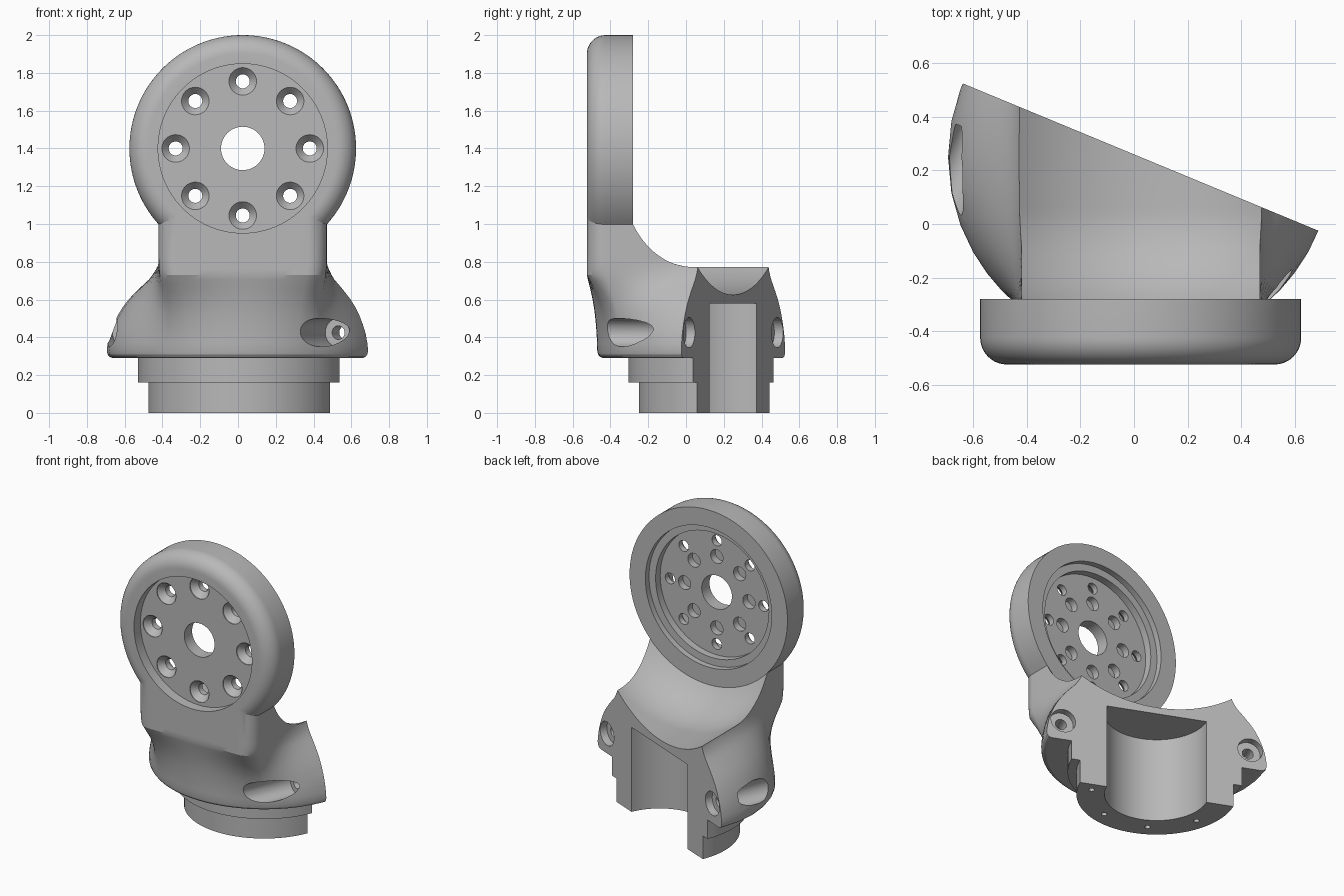
import bpy, bmesh, math
from mathutils import Vector

cube = bpy.data.objects.get("Cube")
if cube:
    bpy.data.objects.remove(cube, do_unlink=True)

CX, CY, RING_Z = 0.025, 0.25, 1.4          # body axis and ring height
TILT = math.radians(-22.5)                 # direction of the split plane
ALONG = Vector((math.cos(TILT), math.sin(TILT), 0))
NORMAL = Vector((-math.sin(TILT), math.cos(TILT), 0))
CENTRE = Vector((CX, CY, 0))
RING = Vector((CX, 0, RING_Z))
UP, BACK = Vector((0, 0, 1)), Vector((0, 1, 0))

grey = bpy.data.materials.new("neutral grey")
grey.use_nodes = True
COLOUR = (0.48, 0.48, 0.48, 1)
grey.diffuse_color = COLOUR
grey.node_tree.nodes["Principled BSDF"].inputs["Base Color"].default_value = COLOUR


def skin(name, layers):
    """Closed solid through a stack of equal-length loops."""
    bm = bmesh.new()
    rows = [[bm.verts.new(p) for p in layer] for layer in layers]
    n = len(rows[0])
    for a, b in zip(rows, rows[1:]):
        for i in range(n):
            j = (i + 1) % n
            bm.faces.new((a[i], a[j], b[j], b[i]))
    bm.faces.new(rows[0][::-1])
    bm.faces.new(rows[-1])
    bmesh.ops.recalc_face_normals(bm, faces=bm.faces)
    mesh = bpy.data.meshes.new(name)
    bm.to_mesh(mesh)
    bm.free()
    mesh.materials.append(grey)
    obj = bpy.data.objects.new(name, mesh)
    bpy.context.collection.objects.link(obj)
    return obj


def lathe(name, origin, axis, profile, sides=32):
    """Turned solid; profile is (radius, distance along axis)."""
    q = axis.to_track_quat('Z', 'Y')
    turn = [2 * math.pi * i / sides for i in range(sides)]
    return skin(name, [[origin + q @ Vector((r * math.cos(t), r * math.sin(t), h))
                        for t in turn] for r, h in profile])


def combine(target, other, operation):
    mod = target.modifiers.new("join", 'BOOLEAN')
    mod.operation, mod.solver, mod.object = operation, 'EXACT', other
    bpy.context.view_layer.objects.active = target
    bpy.ops.object.modifier_apply(modifier=mod.name)
    bpy.data.objects.remove(other, do_unlink=True)


def cut(other):
    combine(body, other, 'DIFFERENCE')


# Rounded rectangle for the neck section, centred on the body axis
HX, HY, FILLET, FLANGE = 0.445, 0.775, 0.1, 0.72
outline = []
corners = [(1, 1), (-1, 1), (-1, -1), (1, -1)]
for k, (sx, sy) in enumerate(corners):
    for i in range(11):
        t = math.pi / 2 * (k + i / 10)
        outline.append(Vector((sx * (HX - FILLET) + FILLET * math.cos(t),
                               sy * (HY - FILLET) + FILLET * math.sin(t))))
    nx, ny = corners[(k + 1) % 4]
    t = math.pi / 2 * (k + 1)
    end = Vector((nx * (HX - FILLET) + FILLET * math.cos(t),
                  ny * (HY - FILLET) + FILLET * math.sin(t)))
    start = outline[-1]
    outline += [start.lerp(end, i / 16) for i in range(1, 16)]

# Body: round flange blending into the neck (height, blend x, blend y, scale)
stations = [(0.29, 0, 0, 0.955), (0.297, 0, 0, 0.98), (0.31, 0, 0, 0.994),
            (0.33, 0, 0, 1), (0.37, 0.02, 0.02, 1), (0.42, 0.06, 0.06, 1),
            (0.47, 0.13, 0.13, 1), (0.52, 0.22, 0.22, 1), (0.56, 0.31, 0.32, 1),
            (0.6, 0.42, 0.45, 1), (0.64, 0.56, 0.6, 1), (0.68, 0.71, 0.78, 1),
            (0.705, 0.81, 0.89, 1), (0.73, 0.88, 1, 1), (0.76, 0.95, 1, 1),
            (0.79, 0.99, 1, 1), (0.82, 1, 1, 1), (1.2, 1, 1, 1)]
layers = []
for z, bx, by, scale in stations:
    loop = []
    for p in outline:
        c = p.normalized() * FLANGE * scale
        loop.append((CX + c.x + (p.x - c.x) * bx, CY + c.y + (p.y - c.y) * by, z))
    layers.append(loop)
body = skin("joint_bracket", layers)

# Stepped spigot under the flange
combine(body, lathe("spigot", CENTRE, UP,
                    [(0.5, 0), (0.5, 0.16), (0.555, 0.16), (0.555, 0.36)], 96), 'UNION')

# Saddle that clears the mating joint behind the ring
SWEEP = 0.418
saddle = []
for i in range(15):
    y = -0.28 + 0.34 * i / 14
    saddle.append((0.775 - SWEEP + math.sqrt(SWEEP ** 2 - (0.06 - y) ** 2), y))
cut(lathe("saddle", RING, BACK, saddle + [(0.775, 1.6)], 128))

# Upright ring with a rounded front rim
rim = [(0.6 - FILLET + FILLET * math.sin(a), -0.525 + FILLET - FILLET * math.cos(a))
       for a in [math.pi / 20 * i for i in range(11)]]
combine(body, lathe("ring", RING, BACK, rim + [(0.6, -0.28)], 128), 'UNION')

# Split the body along the slanted plane
far = []
for d in (0, 2):
    far.append([CENTRE + NORMAL * d + ALONG * u + UP * z
                for u, z in ((-2, -1), (2, -1), (2, 3), (-2, 3))])
cut(skin("split", far))

# Bore, front recess, stepped back recess and centre hole
cut(lathe("bore", CENTRE, UP, [(0.325, -0.1), (0.325, 0.58)], 96))
cut(lathe("front_recess", RING, BACK, [(0.448, -0.6), (0.448, -0.455)], 96))
cut(lathe("back_recess", RING, BACK,
          [(0.43, -0.37), (0.43, -0.32), (0.48, -0.32), (0.48, -0.2)], 96))
cut(lathe("centre_hole", RING, BACK, [(0.115, -0.6), (0.115, -0.2)], 48))

# Bolt circles: countersunk outer holes and blind inner holes
for k in range(8):
    a = math.pi / 4 * k
    spoke = Vector((math.cos(a), 0, math.sin(a)))
    cut(lathe("bolt_hole", RING + spoke * 0.355, BACK,
              [(0.073, -0.5), (0.073, -0.45), (0.037, -0.41), (0.037, -0.3)]))
    cut(lathe("pin_hole", RING + spoke * 0.245, BACK, [(0.047, -0.42), (0.047, -0.3)]))

# Clamp screws through the split face
for side in (-1, 1):
    seat = CENTRE + ALONG * 0.61 * side + UP * 0.425
    cut(lathe("screw", seat, -NORMAL,
              [(0.08, -0.1), (0.08, 0.05), (0.036, 0.05), (0.036, 0.15),
               (0.075, 0.15), (0.075, 0.8)], 40))

# Small holes in the spigot's underside
for k in range(4):
    a = math.radians(-32 - 45 * k)
    spot = CENTRE + Vector((math.cos(a), math.sin(a), 0)) * 0.41
    cut(lathe("spigot_hole", spot, UP, [(0.018, -0.1), (0.018, 0.12)], 20))

bpy.ops.object.select_all(action='DESELECT')
body.select_set(True)
bpy.context.view_layer.objects.active = body
bpy.ops.object.shade_smooth_by_angle(angle=math.radians(20))
